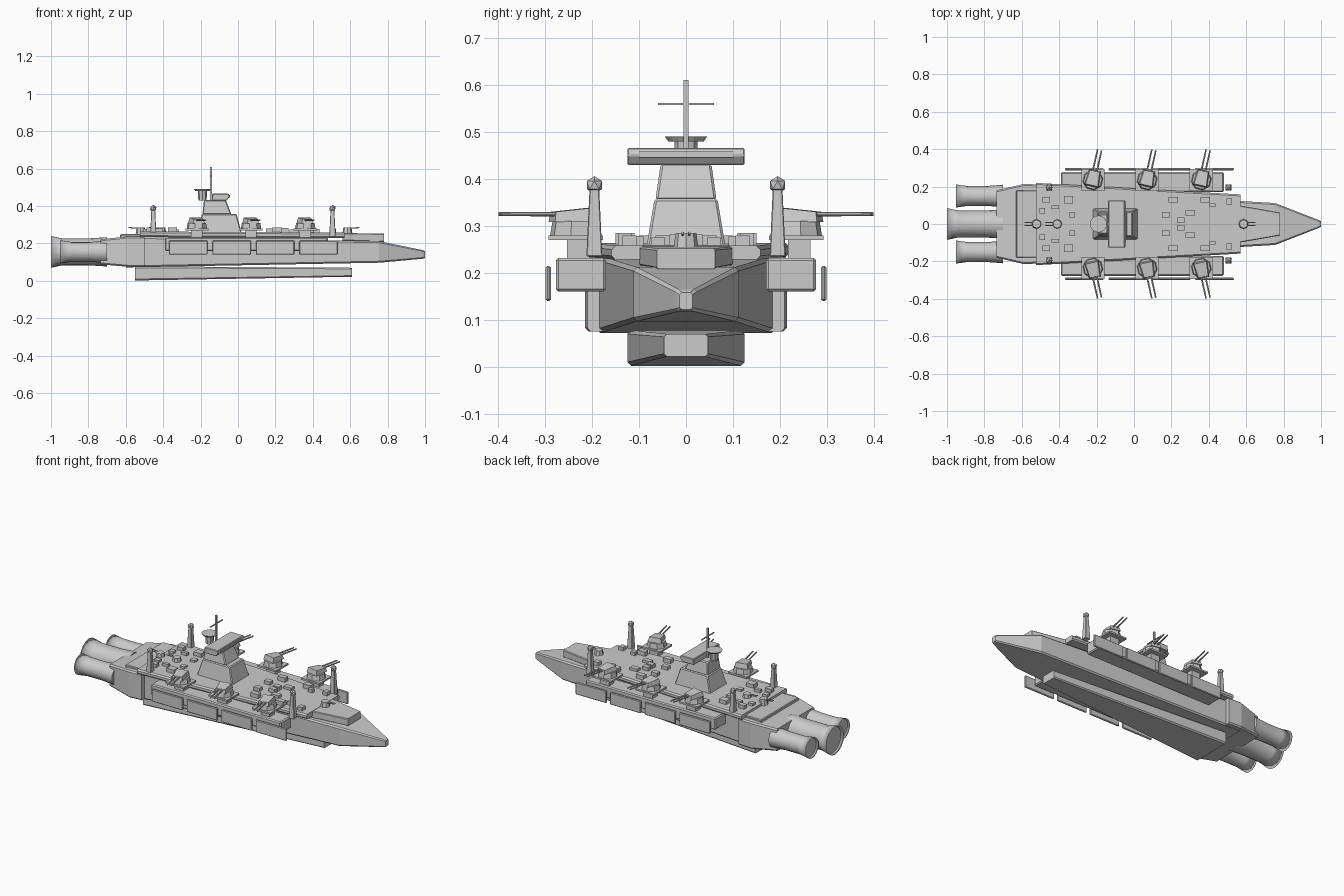
import bpy, bmesh, math
from mathutils import Vector, Matrix


def finish(bm, name, bevel=0.0):
    bmesh.ops.recalc_face_normals(bm, faces=bm.faces)
    me = bpy.data.meshes.new(name)
    bm.to_mesh(me)
    bm.free()
    ob = bpy.data.objects.new(name, me)
    bpy.context.collection.objects.link(ob)
    if bevel:
        m = ob.modifiers.new("bevel", "BEVEL")
        m.width = bevel
        m.segments = 1
    return ob


def loft(name, rings, bevel=0.0):
    """Skin a list of equal-length rings of points and cap both ends."""
    bm = bmesh.new()
    vs = [[bm.verts.new(p) for p in r] for r in rings]
    n = len(vs[0])
    for a, b in zip(vs, vs[1:]):
        for i in range(n):
            bm.faces.new((a[i], a[(i + 1) % n], b[(i + 1) % n], b[i]))
    bm.faces.new(vs[0])
    bm.faces.new(vs[-1])
    return finish(bm, name, bevel)


def section(x, hw, z0, z1, c):
    """Chamfered rectangle across the ship at x."""
    half = [(hw - c, z0), (hw, z0 + c), (hw, z1 - c), (hw - c, z1)]
    return [(x, y, z) for y, z in half] + [(x, -y, z) for y, z in reversed(half)]


def slab(x0, x1, y0, y1, z):
    return [(x0, y0, z), (x1, y0, z), (x1, y1, z), (x0, y1, z)]


def box(name, x0, x1, y0, y1, z0, z1, bevel=0.0):
    return loft(name, [slab(x0, x1, y0, y1, z0), slab(x0, x1, y0, y1, z1)], bevel)


def tube(name, p, q, r1, r2, sides=8):
    p, q = Vector(p), Vector(q)
    bm = bmesh.new()
    d = q - p
    m = Matrix.Translation((p + q) / 2) @ d.to_track_quat("Z", "Y").to_matrix().to_4x4()
    bmesh.ops.create_cone(bm, cap_ends=True, segments=sides, radius1=r1, radius2=r2,
                          depth=d.length, matrix=m)
    return finish(bm, name)


# Hull, nose, stern block and keel
loft("hull", [section(-0.60, 0.190, 0.072, 0.236, 0.008),
              section(0.755, 0.112, 0.097, 0.212, 0.008)])
loft("nose", [section(0.755, 0.112, 0.097, 0.212, 0.008),
              section(0.985, 0.022, 0.118, 0.165, 0.006),
              section(1.0, 0.014, 0.122, 0.158, 0.005)])
loft("stern_block", [section(-0.735, 0.180, 0.088, 0.222, 0.008),
                     section(-0.585, 0.215, 0.075, 0.238, 0.008),
                     section(-0.50, 0.210, 0.075, 0.238, 0.008)])
loft("keel", [section(-0.55, 0.125, 0.002, 0.078, 0.008),
              section(0.61, 0.047, 0.022, 0.070, 0.006)])

# Decks
loft("main_deck", [section(-0.525, 0.220, 0.234, 0.264, 0.008),
                   section(0.57, 0.158, 0.228, 0.258, 0.008)])
loft("fore_deck", [section(0.56, 0.100, 0.215, 0.256, 0.004),
                   section(0.78, 0.062, 0.208, 0.252, 0.004)])
box("aft_deck", -0.63, -0.50, -0.18, 0.18, 0.22, 0.25, 0.004)

# Engines: turned profiles of (x, radius)
def engine(name, y, prof, z=0.155, n=16):
    rings = [[(x, y + r * math.cos(2 * math.pi * i / n), z + r * math.sin(2 * math.pi * i / n))
              for i in range(n)] for x, r in prof]
    ob = loft(name, rings)
    ob.data.polygons.foreach_set("use_smooth", [len(p.vertices) == 4 for p in ob.data.polygons])

engine("centre_engine", 0, [(-0.985, 0.078), (-1.0, 0.085), (-0.94, 0.072), (-0.80, 0.072), (-0.70, 0.078)])
for s in (-1, 1):
    engine("side_engine", s * 0.15, [(-0.94, 0.056), (-0.952, 0.062), (-0.89, 0.053),
                                     (-0.79, 0.053), (-0.70, 0.060)])

# Command tower
def tower(name, levels):
    loft(name, [slab(x0, x1, -h, h, z) for x0, x1, h, z in levels], 0.005)

tower("tower_base", [(-0.22, 0.02, 0.084, 0.255), (-0.192, -0.008, 0.067, 0.358)])
tower("tower_upper", [(-0.19, -0.035, 0.065, 0.355), (-0.182, -0.065, 0.054, 0.432)])
loft("bridge", [slab(-0.14, -0.06, -0.125, 0.125, 0.430),
                slab(-0.138, -0.045, -0.125, 0.125, 0.450),
                slab(-0.138, -0.05, -0.125, 0.125, 0.466)], 0.003)
box("bridge_window", -0.06, -0.044, -0.10, 0.10, 0.446, 0.458)
tube("radar_stem", (-0.19, 0, 0.43), (-0.19, 0, 0.48), 0.022, 0.025, 8)
tube("radar_dish", (-0.19, 0, 0.480), (-0.19, 0, 0.490), 0.038, 0.045, 16)
box("mast", -0.150, -0.140, -0.005, 0.005, 0.43, 0.61)
box("mast_crossbar", -0.148, -0.142, -0.06, 0.06, 0.557, 0.562)

# Three deck guns on the centre line
for x, d in ((-0.52, -1), (-0.41, -1), (0.585, 1)):
    tube("small_gun_mount", (x, 0, 0.25), (x, 0, 0.285), 0.027, 0.022, 8)
    for y in (-0.007, 0.007):
        tube("small_gun_barrel", (x, y, 0.280), (x + d * 0.065, y, 0.285), 0.003, 0.003, 6)

# Deck clutter: x, y, length, width, height, repeated on both sides
clutter = [(-0.49, 0.07, 0.03, 0.03, 0.018), (-0.47, 0.13, 0.04, 0.03, 0.025),
           (-0.42, 0.09, 0.04, 0.02, 0.02), (-0.35, 0.13, 0.05, 0.04, 0.025),
           (-0.33, 0.05, 0.03, 0.03, 0.015), (0.17, 0.05, 0.04, 0.03, 0.02),
           (0.21, 0.13, 0.05, 0.03, 0.025), (0.25, 0.02, 0.04, 0.03, 0.022),
           (0.30, 0.06, 0.05, 0.03, 0.015), (0.38, 0.13, 0.05, 0.03, 0.025),
           (0.42, 0.10, 0.03, 0.02, 0.018), (0.51, 0.12, 0.03, 0.03, 0.02)]

for s in (-1, 1):
    for x, y, l, w, h in clutter:
        box("deck_fitting", x - l / 2, x + l / 2, s * y - w / 2, s * y + w / 2, 0.25, 0.26 + h)

    # Side sponson and stand-off armour plates
    ya, yb = sorted((s * 0.17, s * 0.277))
    box("sponson", -0.39, 0.48, min(ya, yb), max(ya, yb), 0.160, 0.232, 0.006)
    for x in (-0.37, -0.137, 0.095, 0.327):
        ya, yb = sorted((s * 0.287, s * 0.299))
        box("armour_plate", x, x + 0.207, ya, yb, 0.14, 0.215, 0.004)

    # Sensor posts with faceted heads
    for x in (-0.453, 0.505):
        y = s * 0.195
        loft("sensor_post", [slab(x - w, x + w, y - w, y + w, z)
                             for w, z in ((0.017, 0.235), (0.010, 0.385))], 0.002)
        bm = bmesh.new()
        bmesh.ops.create_icosphere(bm, subdivisions=1, radius=0.019,
                                   matrix=Matrix.Translation((x, y, 0.387)))
        finish(bm, "sensor_head")

    # Broadside turrets, turned slightly toward the bow
    for x in (-0.22, 0.07, 0.36):
        y = s * 0.235
        box("turret_platform", x - 0.062, x + 0.062, y - 0.058, y + 0.058, 0.270, 0.280)
        box("turret_support", x - 0.03, x + 0.03, y - 0.018, y + 0.03, 0.225, 0.272)
        # local frame: u sideways, v outward
        v = Vector((math.sin(0.22), s * math.cos(0.22), 0))
        u = Vector((v.y, -v.x, 0))
        c = Vector((x, y, 0))

        def at(a, b, z):
            return c + u * a + v * b + Vector((0, 0, z))

        loft("turret_base", [[at(r * math.cos(i * math.pi / 4 + 0.39), r * math.sin(i * math.pi / 4 + 0.39), z)
                              for i in range(8)] for r, z in ((0.055, 0.28), (0.050, 0.31))])
        loft("turret_house", [[at(-0.040, -0.035, 0.308), at(0.040, -0.035, 0.308),
                               at(0.032, 0.052, 0.308), at(-0.032, 0.052, 0.308)],
                              [at(-0.034, -0.028, 0.338), at(0.034, -0.028, 0.338),
                               at(0.026, 0.048, 0.330), at(-0.026, 0.048, 0.330)]])
        for a in (-0.011, 0.011):
            tube("turret_barrel", at(a, 0.03, 0.325), at(a, 0.165, 0.325), 0.005, 0.004, 8)
